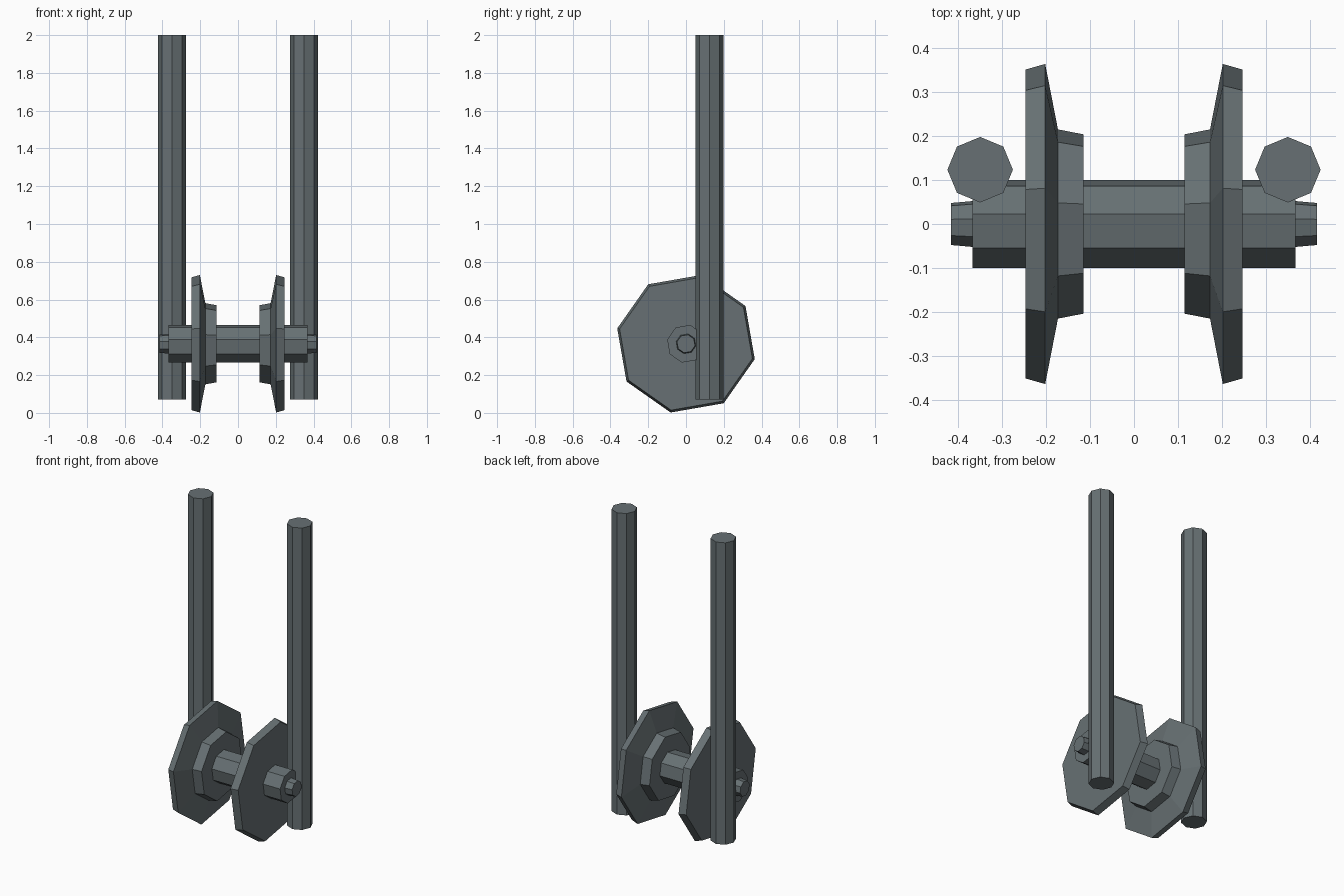
import bpy, bmesh, math

if "Cube" in bpy.data.objects:
    bpy.data.objects.remove(bpy.data.objects["Cube"])

SIDES = 8
AXLE_Z = 0.366
TWIST = math.radians(32.4)   # shared roll of the wheel set

steel = bpy.data.materials.new("dark_steel")
steel.diffuse_color = (0.135, 0.163, 0.172, 1)
steel.use_nodes = True
steel.node_tree.nodes["Principled BSDF"].inputs["Base Color"].default_value = steel.diffuse_color


def finish(name, bm):
    bmesh.ops.recalc_face_normals(bm, faces=bm.faces)
    mesh = bpy.data.meshes.new(name)
    bm.to_mesh(mesh)
    bm.free()
    mesh.materials.append(steel)
    obj = bpy.data.objects.new(name, mesh)
    bpy.context.collection.objects.link(obj)
    return obj


def lathe_x(name, profile):
    """Closed octagonal solid around the axle, profile = (x, radius)."""
    bm = bmesh.new()
    rings = []
    for x, r in profile:
        rings.append([bm.verts.new((x,
                                    r * math.cos(TWIST + i * math.tau / SIDES),
                                    AXLE_Z + r * math.sin(TWIST + i * math.tau / SIDES)))
                      for i in range(SIDES)])
    for a, b in zip(rings, rings[1:]):
        for i in range(SIDES):
            j = (i + 1) % SIDES
            bm.faces.new((a[i], a[j], b[j], b[i]))
    bm.faces.new(rings[0])
    bm.faces.new(rings[-1])
    return finish(name, bm)


def post(name, x, y, z0, z1, r):
    """Upright octagonal rod."""
    bm = bmesh.new()
    base = bm.faces.new([bm.verts.new((x + r * math.cos(i * math.tau / SIDES),
                                       y + r * math.sin(i * math.tau / SIDES), z0))
                         for i in range(SIDES)])
    top = bmesh.ops.extrude_face_region(bm, geom=[base], use_keep_orig=True)["geom"]
    bmesh.ops.translate(bm, vec=(0, 0, z1 - z0),
                        verts=[g for g in top if isinstance(g, bmesh.types.BMVert)])
    return finish(name, bm)


# axle
lathe_x("axle", [(-0.367, 0.102), (0.367, 0.102)])

# paired parts, left and right
for side, s in (("left", -1), ("right", 1)):
    # flanged wheel: tread inside, wide flange outside
    lathe_x(side + "_wheel", [(s * 0.115, 0.209), (s * 0.173, 0.2205),
                              (s * 0.202, 0.373), (s * 0.247, 0.360)])
    # axle end stub
    lathe_x(side + "_axle_end", [(s * 0.36, 0.0535), (s * 0.367, 0.0535), (s * 0.416, 0.049)])
    # handle rod
    post(side + "_rod", s * 0.35, 0.1235, 0.071, 2.0, 0.0745)
